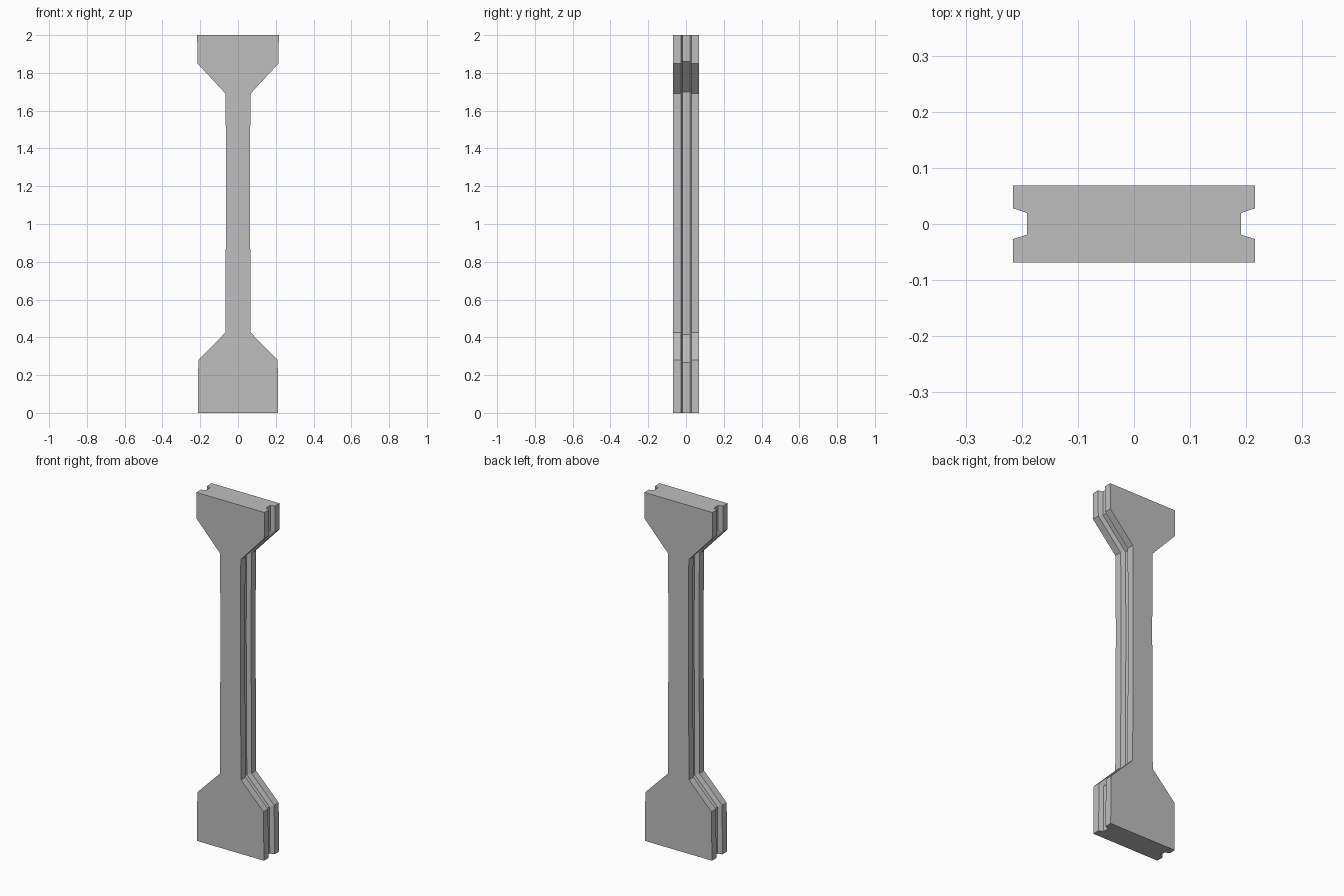
import bpy
import bmesh

cube = bpy.data.objects.get("Cube")
if cube:
    bpy.data.objects.remove(cube, do_unlink=True)

# One flat grey for the whole post
grey = bpy.data.materials.new("concrete_grey")
grey.use_nodes = True
colour = (0.52, 0.52, 0.52, 1)
grey.diffuse_color = colour
grey.node_tree.nodes["Principled BSDF"].inputs["Base Color"].default_value = colour

# Right-hand edge of the post from base to top: (x, z)
outer = [(0.213, 0), (0.21, 0.28), (0.067, 0.425), (0.063, 1.25),
         (0.066, 1.69), (0.215, 1.85), (0.216, 2)]
# Same edge at the bottom of the side groove
groove = [(0.188, 0), (0.186, 0.268), (0.042, 0.415), (0.038, 1.25),
          (0.041, 1.70), (0.191, 1.86), (0.191, 2)]

# Layers from front to back; the groove walls slope slightly
layers = [(-0.069, outer), (-0.027, outer), (-0.019, groove),
          (0.02, groove), (0.028, outer), (0.069, outer)]


def add_ring(bm, y, edge):
    loop = edge + [(-x, z) for x, z in reversed(edge)]
    return [bm.verts.new((x, y, z)) for x, z in loop]


# Skin the layers together and close the front and back
bm = bmesh.new()
rings = [add_ring(bm, y, edge) for y, edge in layers]
for a, b in zip(rings, rings[1:]):
    for i in range(len(a)):
        j = (i + 1) % len(a)
        bm.faces.new((a[i], a[j], b[j], b[i]))
bm.faces.new(rings[0])
bm.faces.new(rings[-1])
bmesh.ops.recalc_face_normals(bm, faces=bm.faces)

mesh = bpy.data.meshes.new("grooved_post")
bm.to_mesh(mesh)
bm.free()
mesh.materials.append(grey)
post = bpy.data.objects.new("grooved_post", mesh)
bpy.context.collection.objects.link(post)
